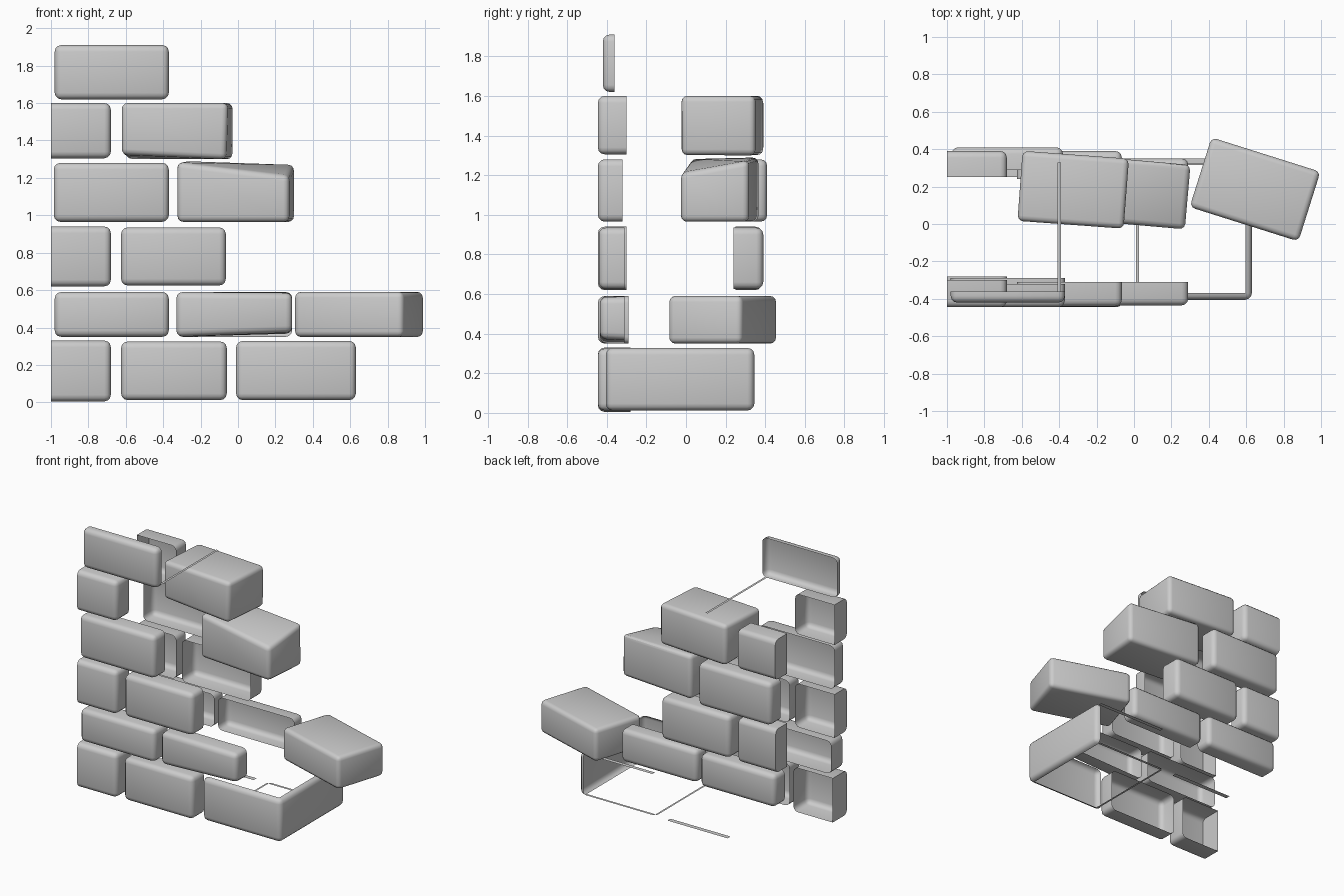
import bpy, bmesh, math
from mathutils import Vector, Matrix

if "Cube" in bpy.data.objects:
    bpy.data.objects.remove(bpy.data.objects["Cube"])


def finish(name, bm):
    for f in bm.faces:
        f.smooth = True
    me = bpy.data.meshes.new(name)
    bm.to_mesh(me)
    bm.free()
    me.set_sharp_from_angle(angle=math.radians(32))
    ob = bpy.data.objects.new(name, me)
    bpy.context.collection.objects.link(ob)
    return ob


def rounded_block(lo, hi, tweak=None, bevel=0.035):
    """Box with rounded edges; tweak maps corner signs to offsets."""
    bm = bmesh.new()
    bmesh.ops.create_cube(bm, size=2)
    lo, hi = Vector(lo), Vector(hi)
    mid, half = (lo + hi) / 2, (hi - lo) / 2
    for v in bm.verts:
        s = tuple(round(c) for c in v.co)
        off = Vector((tweak or {}).get(s, (0, 0, 0)))
        v.co = Vector([mid[i] + half[i] * s[i] for i in range(3)]) + off
    bmesh.ops.bevel(bm, geom=bm.edges[:], offset=bevel, segments=3,
                    profile=0.5, affect='EDGES')
    bm.normal_update()
    return bm


def cut(bm, co, no, fill=False):
    """Remove everything on the side the normal points to."""
    geom = bm.verts[:] + bm.edges[:] + bm.faces[:]
    r = bmesh.ops.bisect_plane(bm, geom=geom, plane_co=co, plane_no=no, clear_outer=True)
    if fill:
        edges = [e for e in r['geom_cut'] if isinstance(e, bmesh.types.BMEdge)]
        bmesh.ops.contextual_create(bm, geom=edges)


def shell_brick(name, x0, x1, z0, z1, face, rim, tweak=None):
    """Hollow brick: outer face at y=face, open at y=rim."""
    front = face < 0
    half_brick = x0 <= -1
    lo = (x0 - (0.3 if half_brick else 0), face if front else 0.0, z0)
    hi = (x1, 0.0 if front else face, z1)
    bm = rounded_block(lo, hi, tweak)
    if half_brick:
        cut(bm, (-1, 0, 0), (-1, 0, 0), fill=True)
    cut(bm, (0, rim, 0), (0, 1 if front else -1, 0))
    finish(name, bm)


def strip(name, x0, x1, y0, y1, z):
    bm = bmesh.new()
    bm.faces.new([bm.verts.new(p) for p in
                  ((x0, y0, z), (x1, y0, z), (x1, y1, z), (x0, y1, z))])
    finish(name, bm)


# Outer-leaf bricks: x0, x1, z0, z1, face y, rim y, corner tweaks
front = [
    (-1, -.68, .005, .33, -.445, -.28, None),
    (-.625, -.06, .012, .325, -.445, -.31, None),
    (-.98, -.37, .35, .59, -.445, -.29, None),
    (-.33, .29, .35, .59, -.435, -.31, {(1, -1, -1): (0, 0, .025), (1, -1, 1): (0, 0, -.005)}),
    (-1, -.68, .62, .94, -.445, -.30, None),
    (-.625, -.065, .625, .935, -.44, -.31, None),
    (-.985, -.37, .965, 1.28, -.445, -.32, None),
    (-1, -.68, 1.305, 1.6, -.445, -.30, None),
    (-.98, -.37, 1.62, 1.91, -.42, -.36, None),
]
back = [
    (-.98, -.37, .35, .59, .37, .25, None),
    (-.33, .29, .35, .59, .35, .24, None),
    (-1, -.68, .62, .94, .385, .25, None),
    (-.625, -.065, .625, .935, .39, .24, None),
    (-.975, -.38, .965, 1.28, .41, .29, None),
    (-1, -.68, 1.305, 1.6, .39, .25, None),
]
for label, table in (("front_brick", front), ("back_brick", back)):
    for i, row in enumerate(table):
        shell_brick(f"{label}_{i + 1}", *row)

# Corner brick: only the front and right faces with their rounded rims remain
bm = rounded_block((-.01, -.405, .012), (.63, .345, .328))
gone = []
for f in bm.faces:
    c, n = f.calc_center_median(), f.normal
    flat = f.calc_area() > .05 and not (n.y < -.9 or n.x > .9)
    if flat or (c.y > .30 and c.x < .55) or (c.x < .03 and c.y > -.36):
        gone.append(f)
bmesh.ops.delete(bm, geom=gone, context='FACES')
finish("corner_brick", bm)

# Thin mortar-edge remnants
strip("corner_left_strip", .012, .027, -.37, .32, .018)
strip("corner_back_strip", .03, .59, .315, .335, .018)
strip("corner_top_strip", .03, .59, .32, .35, .328)
strip("base_back_strip", -.58, -.09, .31, .345, .015)
strip("top_brick_strip", -.408, -.39, -.37, .33, 1.62)


# Solid bricks: centre, size, turn about z in degrees, corner tweaks
solids = [
    ("loose_brick", (.647, .185, .47), (.61, .39, .24), -17.5, None),
    ("slanted_brick", (-.012, .17, 1.125), (.60, .345, .32), -5,
     {(1, -1, 1): (0, 0, -.075), (-1, 1, 1): (0, 0, .005), (1, 1, 1): (0, 0, -.01)}),
    ("upper_brick", (-.325, .183, 1.45), (.57, .375, .30), -4.2,
     {(-1, -1, -1): (0, 0, .025), (1, -1, -1): (-.01, 0, 0)}),
]
for name, c, size, turn, tweak in solids:
    h = Vector(size) / 2
    bm = rounded_block(-h, h, tweak, 0.03)
    bm.transform(Matrix.Translation(c) @ Matrix.Rotation(math.radians(turn), 4, 'Z'))
    finish(name, bm)
